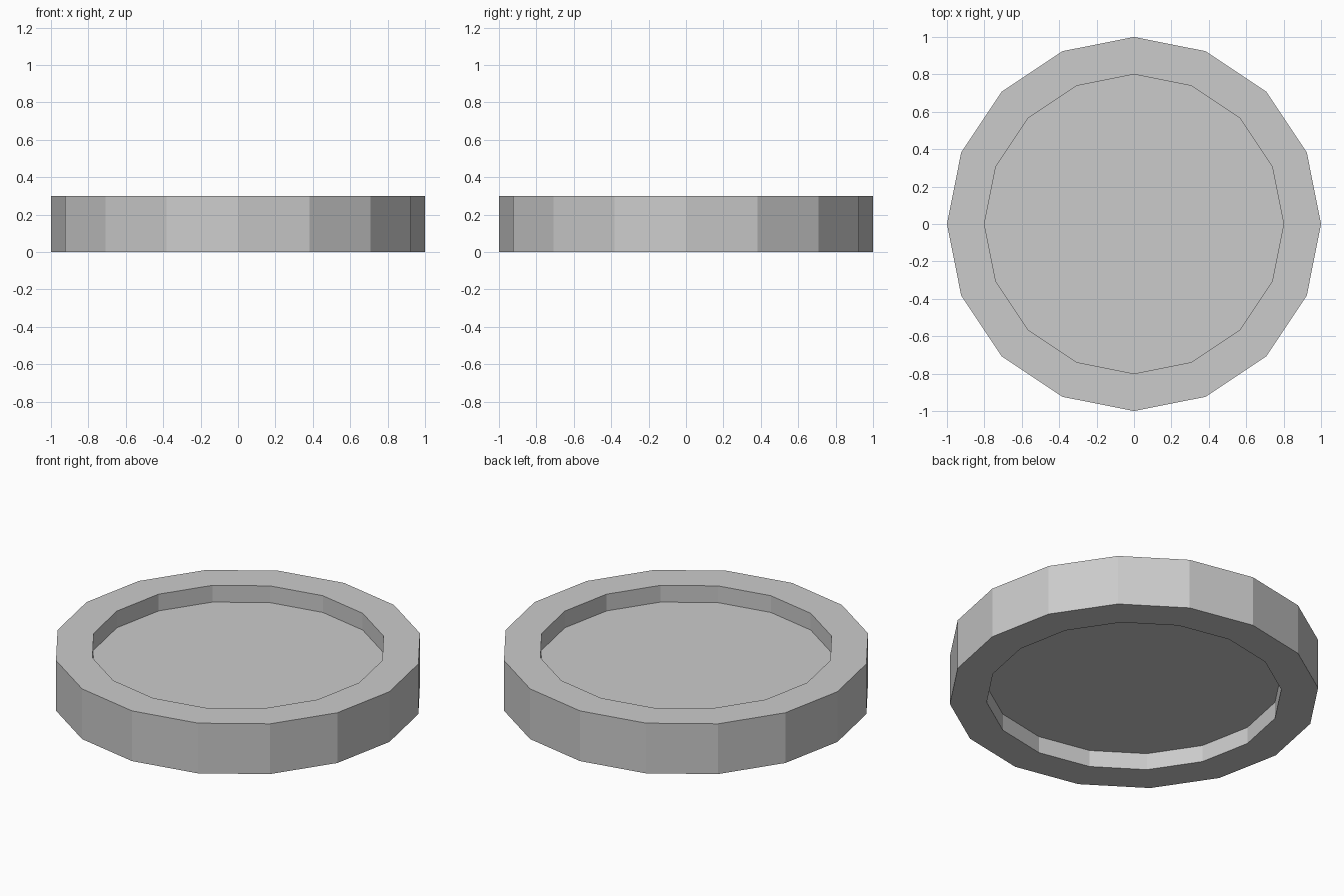
import bpy, bmesh
from math import cos, pi
from mathutils import Matrix

if "Cube" in bpy.data.objects:
    bpy.data.objects.remove(bpy.data.objects["Cube"])

SIDES, RADIUS, HEIGHT = 16, 1.0, 0.3
RIM, RECESS = 0.2, 0.1

# Solid 16-sided disc
bm = bmesh.new()
bmesh.ops.create_cone(bm, cap_ends=True, segments=SIDES, radius1=RADIUS, radius2=RADIUS,
                      depth=HEIGHT, matrix=Matrix.Translation((0, 0, HEIGHT / 2)))

# Flat rim and straight-walled recess on both the top and the underside
caps = [f for f in bm.faces if len(f.verts) == SIDES]
bmesh.ops.inset_individual(bm, faces=caps, thickness=RIM * cos(pi / SIDES), use_even_offset=True)
for cap in caps:
    inward = -cap.normal.copy() * RECESS
    floor = bmesh.ops.extrude_discrete_faces(bm, faces=[cap])["faces"][0]
    bmesh.ops.translate(bm, verts=list(floor.verts), vec=inward)
bmesh.ops.recalc_face_normals(bm, faces=bm.faces[:])

mesh = bpy.data.meshes.new("recessed_disc")
bm.to_mesh(mesh)
bm.free()
bpy.context.collection.objects.link(bpy.data.objects.new("recessed_disc", mesh))
